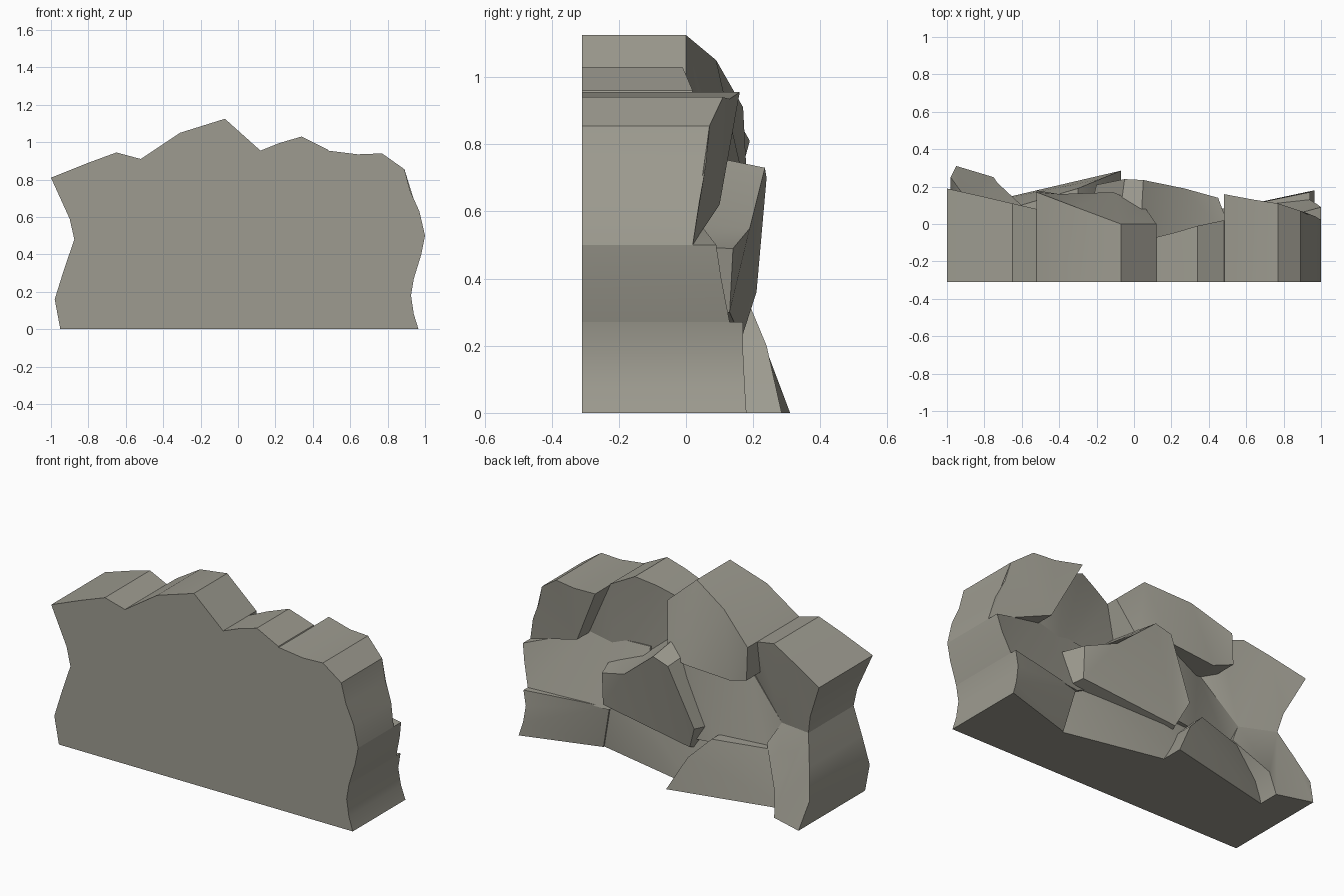
import bpy, bmesh, math
from mathutils import Vector

cube = bpy.data.objects.get("Cube")
if cube:
    bpy.data.objects.remove(cube, do_unlink=True)

FRONT = -0.31

stone = bpy.data.materials.new("warm_grey_stone")
stone.use_nodes = True
stone.diffuse_color = (0.34, 0.33, 0.28, 1)
shader = next(n for n in stone.node_tree.nodes if n.type == "BSDF_PRINCIPLED")
shader.inputs["Base Color"].default_value = stone.diffuse_color
shader.inputs["Roughness"].default_value = 0.9


def rock(name, outline, base_y=FRONT, flare=1.0):
    """Stone whose rear face follows the outline and whose sides run to base_y."""
    bm = bmesh.new()
    points = [Vector(p) for p in outline]
    centre = sum(points, Vector()) / len(points)
    rear = [bm.verts.new(p) for p in points]
    base = []
    for p in points:
        q = centre + (p - centre) * flare
        base.append(bm.verts.new((q.x, base_y, q.z)))
    cap = bm.faces.new(rear)
    bm.faces.new(list(reversed(base)))
    count = len(points)
    for i in range(count):
        j = (i + 1) % count
        bm.faces.new((rear[j], rear[i], base[i], base[j]))
    bmesh.ops.triangulate(bm, faces=[cap], ngon_method="BEAUTY")
    bmesh.ops.recalc_face_normals(bm, faces=bm.faces[:])
    mesh = bpy.data.meshes.new(name)
    bm.to_mesh(mesh)
    bm.free()
    mesh.materials.append(stone)
    obj = bpy.data.objects.new(name, mesh)
    bpy.context.collection.objects.link(obj)
    bpy.ops.object.select_all(action="DESELECT")
    obj.select_set(True)
    bpy.context.view_layer.objects.active = obj
    bpy.ops.object.shade_smooth_by_angle(angle=math.radians(32))
    return obj


# Upper row of stones, from the left end to the right end
rock("upper_left_rock", [
    (.48, .16, .955), (.64, .13, .935), (.77, .11, .94), (.89, .07, .855),
    (.92, .06, .74), (.97, .04, .63), (1, .02, .5), (.64, .1, .62)])

rock("upper_recess_rock", [
    (.12, -.07, .955), (.22, -.045, .995), (.34, -.01, 1.03), (.48, .02, .96),
    (.65, -.01, .62), (.5, -.04, .4), (-.15, -.12, .35), (.05, -.09, .7)])

rock("peak_rock", [
    (-.07, 0, 1.125), (-.31, .09, 1.05), (-.52, .17, .91), (-.52, .18, .72),
    (-.4, .16, .68), (-.11, .17, .7), (.05, .1, .69), (.12, 0, .955)])

rock("upper_right_rock", [
    (-.52, .08, .91), (-.65, .11, .945), (-.8, .145, .89), (-1, .19, .81),
    (-.95, .16, .7), (-.9, .13, .59), (-.875, .11, .48), (-.66, .05, .46),
    (-.43, 0, .685), (-.5, .05, .75)])

# Middle row
rock("middle_left_rock", [
    (1, .09, .5), (.98, .105, .4), (.94, .13, .27), (.45, .08, .25),
    (.25, .05, .35), (.27, -.055, .62), (.63, -.01, .63)])

rock("middle_recess_rock", [
    (.08, .12, .69), (-.11, .14, .72), (-.42, .01, .71), (-.66, .05, .46),
    (-.59, .08, .24), (-.3, .13, .27), (-.1, .16, .27)])

# Jutting stone in the centre, wider at its root
rock("centre_rock", [
    (.45, .14, .49), (.27, .19, .55), (.05, .235, .73), (-.05, .24, .7),
    (-.2, .21, .36), (-.14, .165, .22), (.45, .13, .3)],
    base_y=-.13, flare=1.3)

# Bottom row
rock("lower_left_rock", [
    (.965, .18, 0), (.94, .175, .08), (.925, .17, .18), (.94, .17, .27),
    (.45, .07, .26), (.51, .04, 0)])

rock("lower_recess_rock", [
    (.52, .03, 0), (-.2, .185, 0), (-.35, .1, .33), (0, .1, .4),
    (.4, .05, .38), (.5, .05, .26)])

rock("lower_middle_rock", [
    (-.07, .285, 0), (-.18, .24, .2), (-.3, .19, .32), (-.64, .09, .31),
    (-.82, .11, 0)])

rock("lower_right_rock", [
    (-.875, .11, .48), (-.93, .18, .32), (-.98, .25, .16), (-.95, .31, 0),
    (-.75, .25, 0), (-.73, .22, .14), (-.59, .09, .335), (-.66, .05, .46)])
